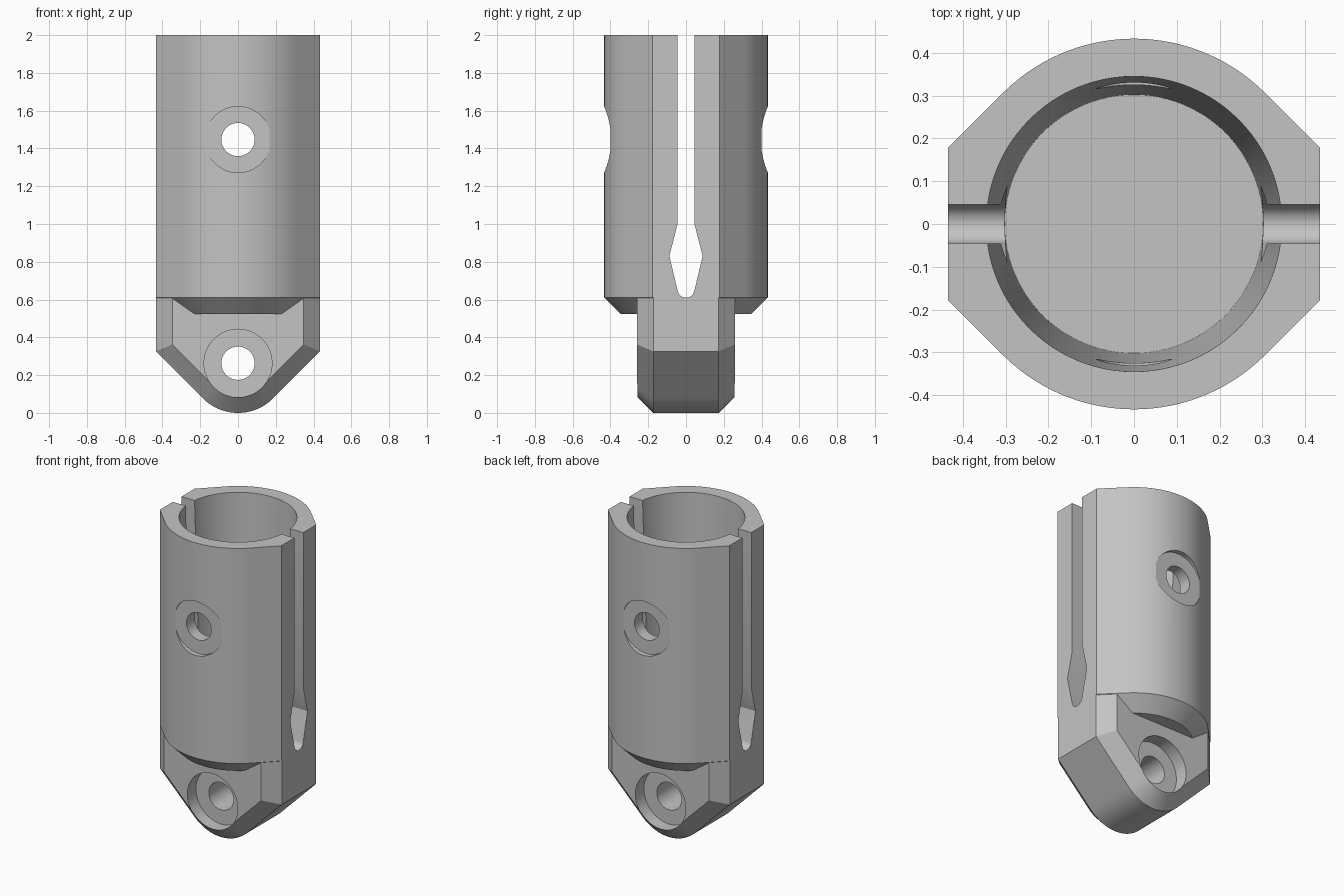
import bpy
import bmesh
from math import sin, cos, pi, radians, sqrt

if "Cube" in bpy.data.objects:
    bpy.data.objects.remove(bpy.data.objects["Cube"])

R, W = 0.433, 0.435          # barrel radius, half width across the flats
CH = 0.087                   # common chamfer size
PIVOT, BOLT = 0.263, 1.447   # heights of the two cross holes
SHOULDER = 0.61
ROOT2 = sqrt(2)

grey = bpy.data.materials.new("plain grey")
grey.use_nodes = True
grey.diffuse_color = (0.55, 0.55, 0.55, 1)
grey.node_tree.nodes["Principled BSDF"].inputs["Base Color"].default_value = (0.55, 0.55, 0.55, 1)


def arc(radius, start, end, steps, cz=0):
    angles = [radians(start + (end - start) * i / steps) for i in range(steps + 1)]
    return [(radius * cos(a), cz + radius * sin(a)) for a in angles]


def loft(name, rings):
    """Skin closed rings of equal length and cap both ends."""
    bm = bmesh.new()
    loops = [[bm.verts.new(p) for p in ring] for ring in rings]
    n = len(loops[0])
    for a, b in zip(loops, loops[1:]):
        for i in range(n):
            bm.faces.new((a[i], a[(i + 1) % n], b[(i + 1) % n], b[i]))
    bm.faces.new(loops[0])
    bm.faces.new(loops[-1])
    bmesh.ops.recalc_face_normals(bm, faces=bm.faces)
    mesh = bpy.data.meshes.new(name)
    bm.to_mesh(mesh)
    bm.free()
    mesh.materials.append(grey)
    obj = bpy.data.objects.new(name, mesh)
    bpy.context.collection.objects.link(obj)
    return obj


def combine(target, tool, operation):
    mod = target.modifiers.new(tool.name, "BOOLEAN")
    mod.operation, mod.solver, mod.object = operation, "EXACT", tool
    bpy.context.view_layer.objects.active = target
    bpy.ops.object.modifier_apply(modifier=mod.name)
    bpy.data.objects.remove(tool)


def barrel_outline(inset):
    """Circle with tangent 45 degree shoulders running to two side flats."""
    r, w = R - inset, W - inset
    y = r * ROOT2 - w
    return (arc(r, 45, 135, 40) + [(-w, y), (-w, -y)]
            + arc(r, 225, 315, 40) + [(w, -y), (w, y)])


def lug_outline(inset):
    """Rounded V with upright sides."""
    r, w = PIVOT - inset, W - inset
    z = w + PIVOT - r * ROOT2
    return [(w, SHOULDER), (-w, SHOULDER), (-w, z)] + arc(r, 225, 315, 32, PIVOT) + [(w, z)]


def cross_drill(name, radius, height, y0, y1):
    circle = arc(radius, 0, 360 - 7.5, 47, height)
    return loft(name, [[(x, y, z) for x, z in circle] for y in (y0, y1)])


# Barrel with a chamfered underside
barrel = loft("socket_body", [[(x, y, z) for x, y in barrel_outline(d)]
                              for d, z in ((CH, SHOULDER - CH), (0, SHOULDER), (0, 2))])

# Chamfered mounting lug
lug = loft("lug", [[(x, y, z) for x, z in lug_outline(d)]
                   for d, y in ((CH, -0.26), (0, -0.26 + CH), (0, 0.26 - CH), (CH, 0.26))])
combine(barrel, lug, "UNION")

# Tapered bore, extended past the rim
slope = (0.345 - 0.302) / (2 - 0.605)
bore = loft("bore", [[(x, y, z) for x, y in arc(r, 0, 356.25, 95)]
                     for r, z in ((0.302, 0.605), (0.345 + 0.1 * slope, 2.1))])
combine(barrel, bore, "DIFFERENCE")

# Spring slot with a widened foot
slot_half = [(0.045, 2.1), (0.045, 1.0), (0.088, 0.83)]
foot = [(y, z) for y, z in arc(0.045, -10, -170, 16, 0.655)]
slot_path = slot_half + foot + [(-y, z) for y, z in reversed(slot_half)]
slot = loft("slot", [[(x, y, z) for y, z in slot_path] for x in (-0.6, 0.6)])
combine(barrel, slot, "DIFFERENCE")

# Cross holes, counterbores on the lug and spot faces on the barrel
for height, radius, seat in ((PIVOT, 0.18, 0.172), (BOLT, 0.175, 0.40)):
    combine(barrel, cross_drill("hole", 0.088, height, -0.6, 0.6), "DIFFERENCE")
    for side in (-1, 1):
        combine(barrel, cross_drill("recess", radius, height, side * seat, side * 0.6), "DIFFERENCE")

# Smooth curved faces, keep machined edges crisp
bpy.ops.object.select_all(action="DESELECT")
barrel.select_set(True)
bpy.context.view_layer.objects.active = barrel
bpy.ops.object.shade_smooth_by_angle(angle=radians(20))
